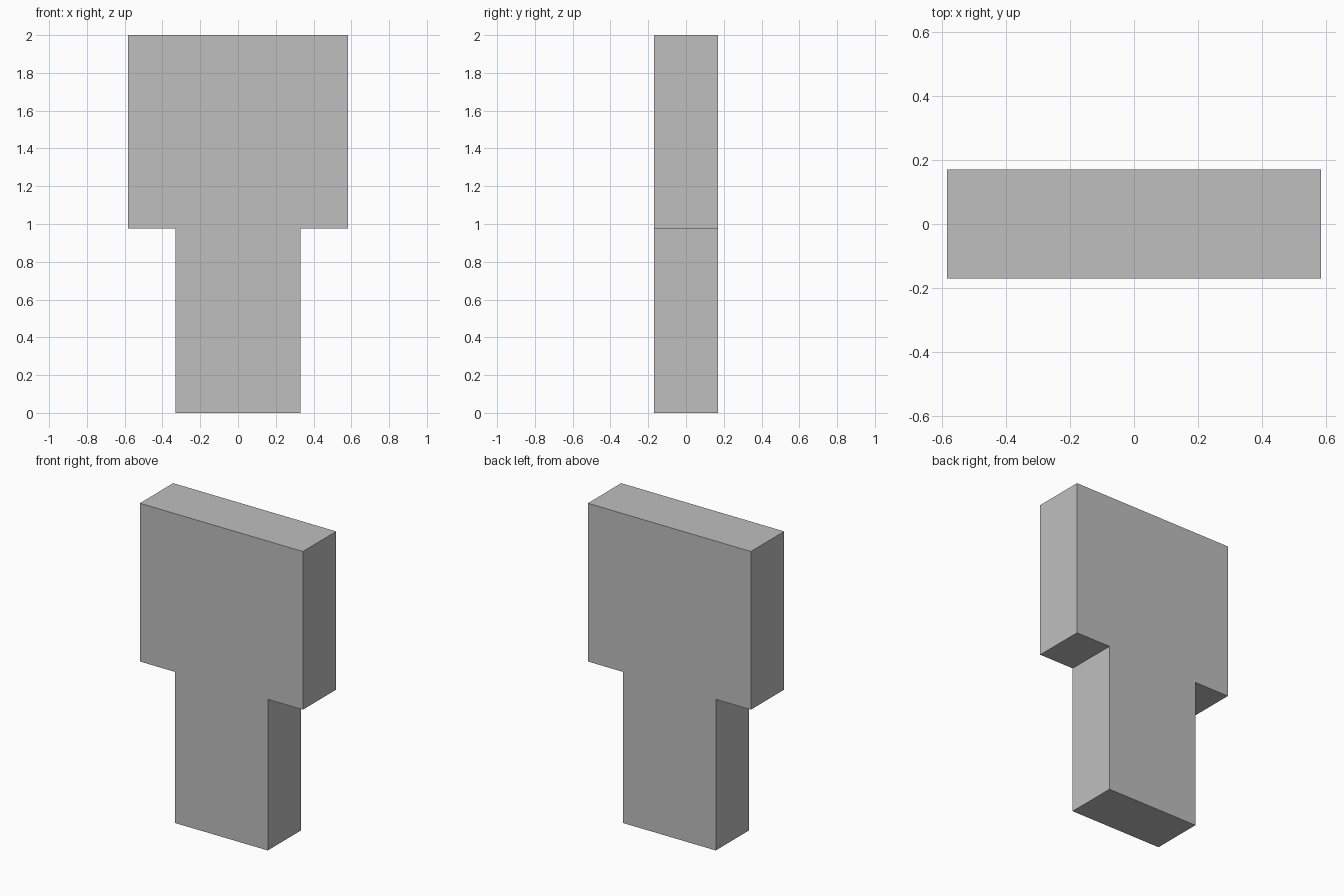
import bpy
import bmesh

if "Cube" in bpy.data.objects:
    bpy.data.objects.remove(bpy.data.objects["Cube"])

STEM_X, HEAD_X, HALF_DEPTH = 0.332, 0.583, 0.17
SHOULDER_Z, TOP_Z = 0.977, 2.0

grey = bpy.data.materials.new("plain_grey")
grey.diffuse_color = (0.52, 0.52, 0.52, 1.0)
grey.use_nodes = True
grey.node_tree.nodes["Principled BSDF"].inputs["Base Color"].default_value = grey.diffuse_color

# Right half of the outline, mirrored to make the full T profile
right = [(STEM_X, 0), (STEM_X, SHOULDER_Z), (HEAD_X, SHOULDER_Z), (HEAD_X, TOP_Z)]
outline = right + [(-x, z) for x, z in reversed(right)]

# T-shaped slab: front face extruded through the depth
bm = bmesh.new()
front = bm.faces.new([bm.verts.new((x, -HALF_DEPTH, z)) for x, z in outline])
result = bmesh.ops.extrude_face_region(bm, geom=[front], use_keep_orig=True)
back_verts = [g for g in result["geom"] if isinstance(g, bmesh.types.BMVert)]
bmesh.ops.translate(bm, verts=back_verts, vec=(0, 2 * HALF_DEPTH, 0))
bmesh.ops.recalc_face_normals(bm, faces=bm.faces)

mesh = bpy.data.meshes.new("t_shaped_slab")
bm.to_mesh(mesh)
bm.free()
mesh.materials.append(grey)
slab = bpy.data.objects.new("t_shaped_slab", mesh)
bpy.context.collection.objects.link(slab)
